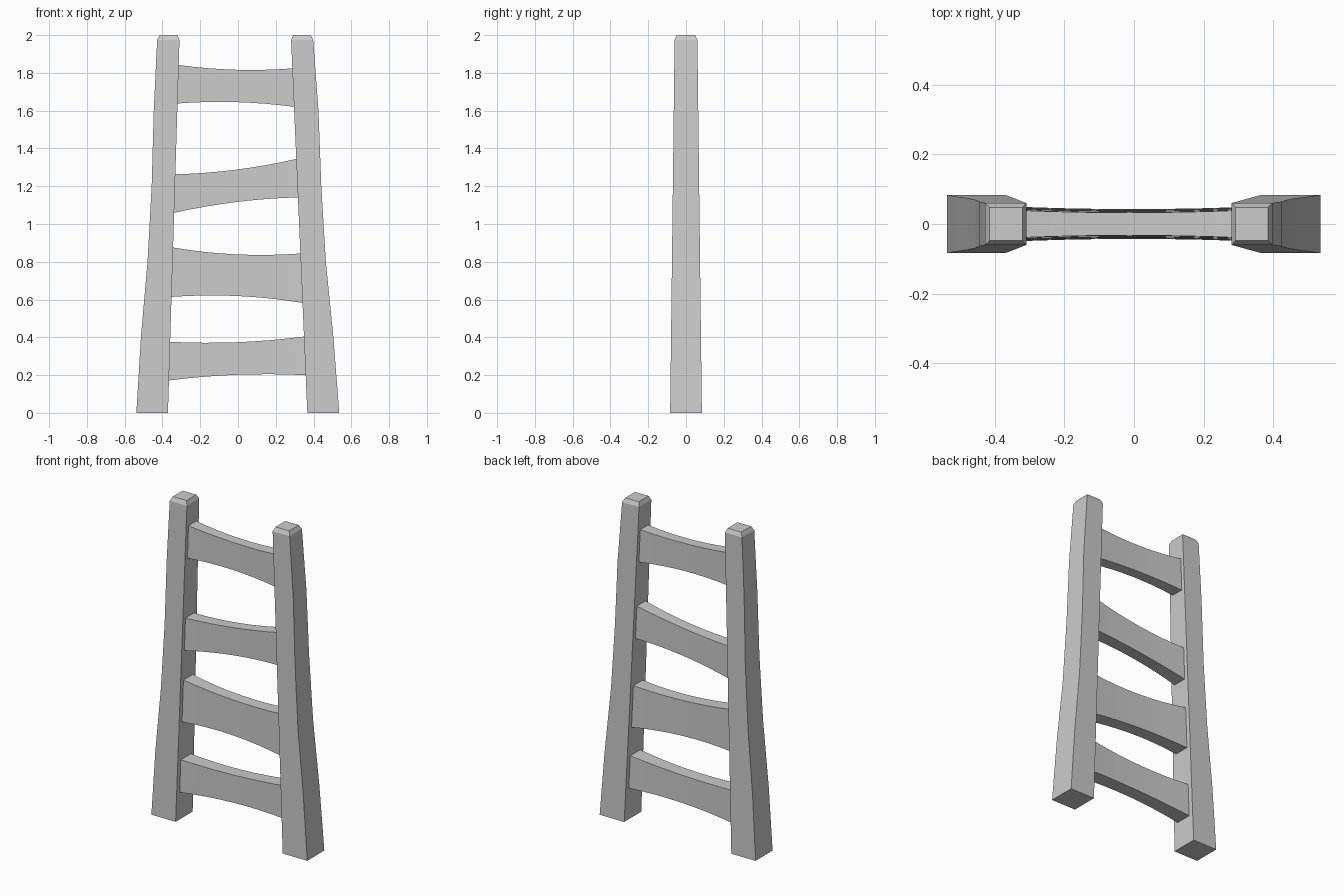
import bpy, bmesh

if "Cube" in bpy.data.objects:
    bpy.data.objects.remove(bpy.data.objects["Cube"])


def loft(name, rings):
    """Skin a list of four-corner rings and cap both ends."""
    bm = bmesh.new()
    loops = [[bm.verts.new(p) for p in ring] for ring in rings]
    for a, b in zip(loops, loops[1:]):
        for i in range(4):
            j = (i + 1) % 4
            bm.faces.new((a[i], a[j], b[j], b[i]))
    bm.faces.new(loops[0][::-1])
    bm.faces.new(loops[-1])
    bmesh.ops.recalc_face_normals(bm, faces=bm.faces)
    mesh = bpy.data.meshes.new(name)
    bm.to_mesh(mesh)
    bm.free()
    obj = bpy.data.objects.new(name, mesh)
    bpy.context.collection.objects.link(obj)
    return obj


def taper(z):
    """Everything gets thinner front to back with height."""
    return 1 - 0.285 * z / 2


def inner_x(side, z):
    """Inner edge of a post, a straight leaning line."""
    return -0.371 + 0.031 * z if side < 0 else 0.367 - 0.0435 * z


def post(name, side, outer):
    rings = []
    for z, xo in outer:
        xi, d = inner_x(side, z), 0.084 * taper(z)
        if z == 2:  # chamfered tip
            xo -= side * 0.012
            xi += side * 0.012
            d -= 0.012
        rings.append([(xo, -d, z), (xi, -d, z), (xi, d, z), (xo, d, z)])
    return loft(name, rings)


# Side posts with a flared outer edge: (height, outer x)
post("left_post", -1, [(0, -0.538), (0.4, -0.514), (0.8, -0.479), (1.2, -0.457),
                       (1.6, -0.446), (1.975, -0.428), (2, -0.427)])
post("right_post", 1, [(0, 0.536), (0.4, 0.505), (0.8, 0.465), (1.2, 0.441),
                       (1.6, 0.426), (1.975, 0.398), (2, 0.397)])


def rung(name, z_left, z_right, height, steps=8):
    """Tilted plank, waisted in the middle, ending on the posts."""
    rings = []
    for i in range(steps + 1):
        t = i / steps
        waist = 1 - 0.16 * (1 - (2 * t - 1) ** 2)
        zc = z_left + (z_right - z_left) * t
        ring = []
        for sy, sz in ((-1, -1), (1, -1), (1, 1), (-1, 1)):
            z = zc + sz * height / 2 * waist
            x0, x1 = inner_x(-1, z) - 0.003, inner_x(1, z) + 0.003
            ring.append((x0 + (x1 - x0) * t, sy * 0.0525 * waist * taper(z), z))
        rings.append(ring)
    return loft(name, rings)


# Rungs from bottom to top: left height, right height, plank height
for n, (zl, zr, h) in enumerate([(0.274, 0.302, 0.205), (0.745, 0.713, 0.262),
                                 (1.161, 1.243, 0.204), (1.740, 1.722, 0.204)], 1):
    rung(f"rung_{n}", zl, zr, h)
